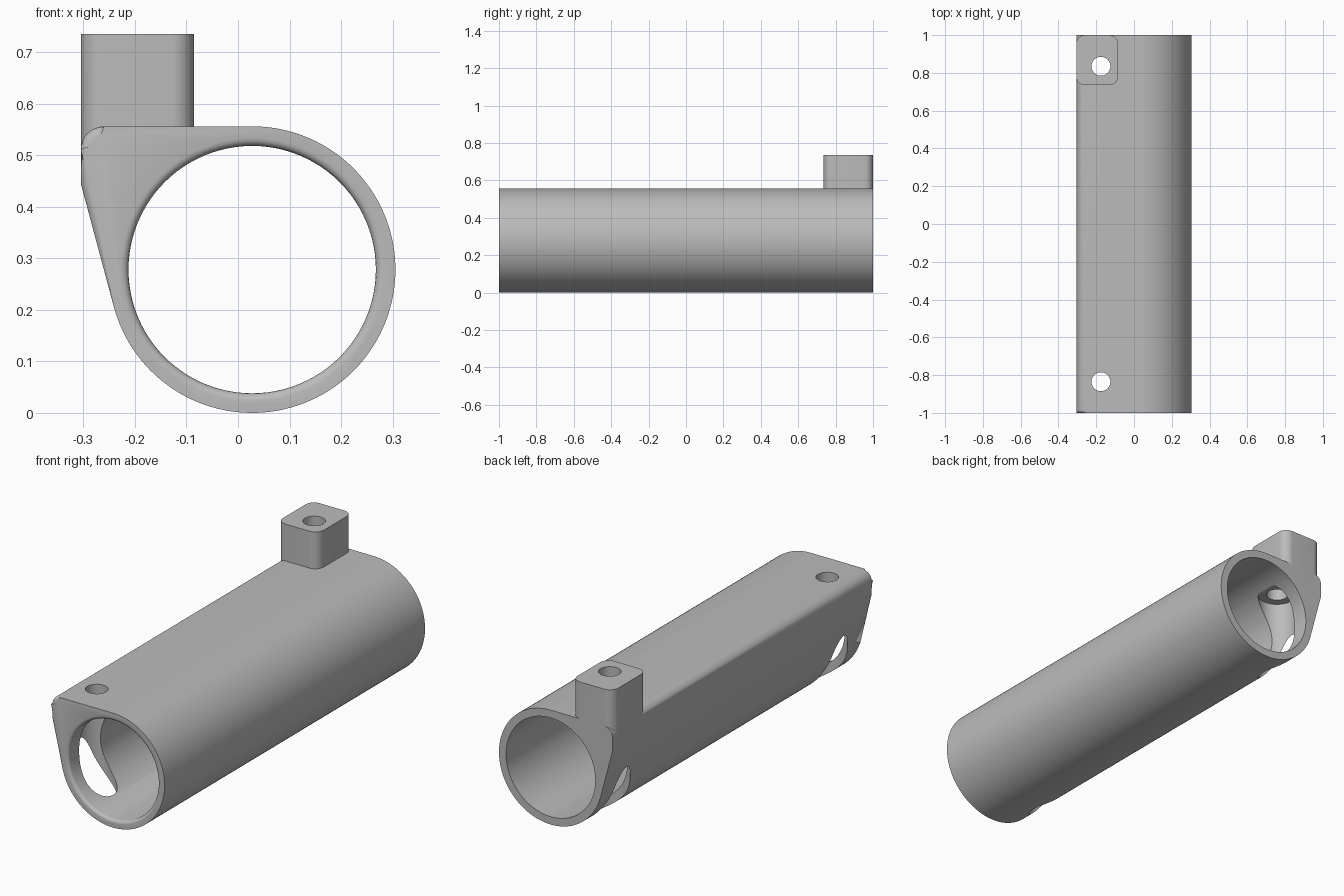
import bpy, bmesh, math
from math import cos, sin, radians

default = bpy.data.objects.get("Cube")
if default:
    bpy.data.objects.remove(default, do_unlink=True)

CX, CZ, R, BORE = 0.0275, 0.278, 0.278, 0.24   # tube centre and radii
LEFT, SHOULDER, ROUND = -0.305, 0.445, 0.045   # flat side of the shell
FILLET = 0.015
HOLE_X, HOLE_Y = -0.175, 0.835

grey = bpy.data.materials.new("light grey plastic")
grey.use_nodes = True
colour = (0.5, 0.5, 0.5, 1)
grey.diffuse_color = colour
grey.node_tree.nodes["Principled BSDF"].inputs["Base Color"].default_value = colour


def arc(cx, cy, r, start, end, n):
    steps = [radians(start + (end - start) * i / n) for i in range(n + 1)]
    return [(cx + r * cos(a), cy + r * sin(a)) for a in steps]


def make_object(name, bm):
    bmesh.ops.recalc_face_normals(bm, faces=bm.faces)
    mesh = bpy.data.meshes.new(name)
    bm.to_mesh(mesh)
    bm.free()
    mesh.materials.append(grey)
    obj = bpy.data.objects.new(name, mesh)
    bpy.context.collection.objects.link(obj)
    return obj


def loft(rings):
    """Closed solid through rings of equal point count."""
    bm = bmesh.new()
    loops = [[bm.verts.new(p) for p in ring] for ring in rings]
    for a, b in zip(loops, loops[1:]):
        for i in range(len(a)):
            j = (i + 1) % len(a)
            bm.faces.new((a[i], a[j], b[j], b[i]))
    bm.faces.new(loops[0])
    bm.faces.new(loops[-1])
    return bm


def combine(target, other, operation):
    mod = target.modifiers.new(other.name, "BOOLEAN")
    mod.operation = operation
    mod.solver = "EXACT"
    mod.object = other
    bpy.context.view_layer.objects.active = target
    bpy.ops.object.modifier_apply(modifier=mod.name)
    bpy.data.objects.remove(other, do_unlink=True)


# Outer shell: round tube that runs tangentially into a flat shoulder
dx, dz = LEFT - CX, SHOULDER - CZ
tangent = math.degrees(math.atan2(dz, dx) + math.acos(R / math.hypot(dx, dz))) - 360
outline = arc(CX, CZ, R, 90, tangent, 96)
outline.append((LEFT, SHOULDER))
outline += arc(LEFT + ROUND, 2 * R - ROUND, ROUND, 180, 90, 8)
bm = loft([[(x, y, z) for x, z in outline] for y in (-1, 1)])
front = [e for e in bm.edges if all(v.co.y < -0.99 for v in e.verts)]
bmesh.ops.bevel(bm, geom=front, offset=FILLET, segments=4, profile=0.5,
                affect="EDGES", clamp_overlap=False)
shell = make_object("tube_shell", bm)

# Raised mounting block with rounded corners
x0, x1, y0, y1 = LEFT, -0.085, 0.735, 1.0
r = ROUND
plan = []
for cx, cy, a in ((x1 - r, y1 - r, 0), (x0 + r, y1 - r, 90),
                  (x0 + r, y0 + r, 180), (x1 - r, y0 + r, 270)):
    plan += arc(cx, cy, r, a, a + 90, 8)
block = make_object("mounting_block", loft([[(x, y, z) for x, y in plan] for z in (0.46, 0.735)]))
combine(shell, block, "UNION")

# Main bore with a rounded front lip
stations = [(-1.1, BORE + FILLET), (-1, BORE + FILLET)]
for i in range(1, 5):
    a = radians(i * 22.5)
    stations.append((-1 + FILLET * (1 - cos(a)), BORE + FILLET * (1 - sin(a))))
stations.append((1.1, BORE))
bore = make_object("bore_cutter", loft(
    [[(x, y, z) for x, z in arc(CX, CZ, rad, 0, 360, 96)[:-1]] for y, rad in stations]))
combine(shell, bore, "DIFFERENCE")

# Stepped screw holes: narrow at the top, wide below and out through the wall
for side in (-1, 1):
    steps = [(-0.1, 0.09), (0.48, 0.09), (0.48, 0.05), (0.85, 0.05)]
    hole = make_object("screw_hole_cutter", loft(
        [[(x, y, z) for x, y in arc(HOLE_X, side * HOLE_Y, rad, 0, 360, 48)[:-1]]
         for z, rad in steps]))
    combine(shell, hole, "DIFFERENCE")

# Smooth curved walls, crisp edges
bpy.ops.object.select_all(action="DESELECT")
shell.select_set(True)
bpy.context.view_layer.objects.active = shell
bpy.ops.object.shade_smooth_by_angle(angle=radians(30))
